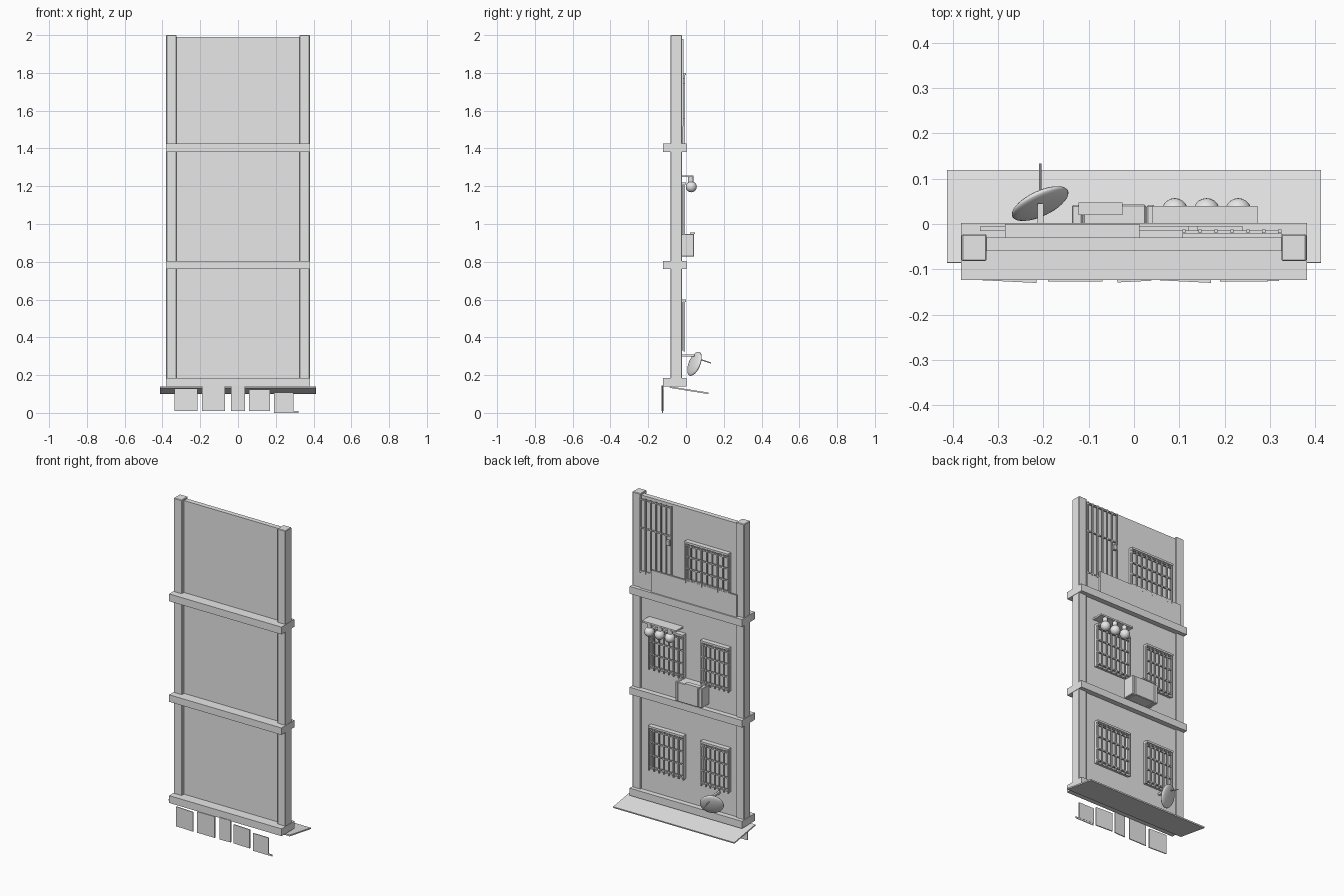
import bpy
import bmesh
from mathutils import Vector, Matrix

cube = bpy.data.objects.get("Cube")
if cube:
    bpy.data.objects.remove(cube, do_unlink=True)

grey = bpy.data.materials.new("light_grey")
grey.use_nodes = True
grey.diffuse_color = (0.8, 0.8, 0.8, 1)
grey.node_tree.nodes["Principled BSDF"].inputs["Base Color"].default_value = (0.8, 0.8, 0.8, 1)


def finish(name, bm, smooth=False):
    mesh = bpy.data.meshes.new(name)
    bm.to_mesh(mesh)
    bm.free()
    mesh.materials.append(grey)
    for face in mesh.polygons:
        face.use_smooth = smooth
    obj = bpy.data.objects.new(name, mesh)
    bpy.context.scene.collection.objects.link(obj)
    return obj


def add_box(bm, x, y, z, turn=Matrix()):
    """Add a box from its (low, high) range on each axis, turned about its middle."""
    middle = Vector([(a + b) / 2 for a, b in (x, y, z)])
    size = [b - a for a, b in (x, y, z)]
    matrix = Matrix.Translation(middle) @ turn @ Matrix.Diagonal((*size, 1))
    bmesh.ops.create_cube(bm, size=1, matrix=matrix)


def box(name, x, y, z, turn=Matrix(), bevel=0):
    bm = bmesh.new()
    add_box(bm, x, y, z, turn)
    obj = finish(name, bm)
    if bevel:
        mod = obj.modifiers.new("Bevel", "BEVEL")
        mod.width = bevel
        mod.segments = 1
    return obj


def rod(name, start, end, radius, sides=12):
    start, end = Vector(start), Vector(end)
    aim = (end - start).to_track_quat("Z", "Y").to_matrix().to_4x4()
    bm = bmesh.new()
    bmesh.ops.create_cone(bm, cap_ends=True, segments=sides, radius1=radius, radius2=radius,
                          depth=(end - start).length,
                          matrix=Matrix.Translation((start + end) / 2) @ aim)
    return finish(name, bm)


def grille(name, x, z, count, levels, y=(-0.012, -0.004), bar=0.007):
    """Upright bars joined by cross bars at fractions of the height."""
    bm = bmesh.new()
    h = bar / 2
    for i in range(count):
        c = x[0] + h + (x[1] - x[0] - bar) * i / (count - 1)
        add_box(bm, (c - h, c + h), y, z)
    for f in levels:
        c = z[0] + (z[1] - z[0]) * f
        add_box(bm, x, (y[0] - 0.002, y[1] - 0.002), (c - h, c + h))
    return finish(name, bm)


def window(name, x, z, count):
    # Raised frame around the pane, with a barred grille in front
    bm = bmesh.new()
    t, y = 0.012, (-0.03, -0.016)
    add_box(bm, (x[0], x[0] + t), y, z)
    add_box(bm, (x[1] - t, x[1]), y, z)
    add_box(bm, (x[0] + t, x[1] - t), y, (z[0], z[0] + t))
    add_box(bm, (x[0], x[1]), (-0.03, 0), (z[1] - t, z[1]))
    finish(name + "_frame", bm)
    grille(name + "_grille", x, (z[0] - 0.005, z[1] - t), count, (0.08, 0.36, 0.66, 0.94))


# Facade: wall, corner pillars and floor bands
box("wall", (-0.326, 0.326), (-0.06, -0.03), (0.14, 1.99))
for side, x in (("left", (0.325, 0.38)), ("right", (-0.38, -0.325))):
    box(side + "_pillar", x, (-0.082, -0.022), (0.14, 2.0), bevel=0.003)
for floor, z in (("lower", (0.14, 0.185)), ("middle", (0.762, 0.805)), ("upper", (1.38, 1.425))):
    box(floor + "_band", (-0.382, 0.382), (-0.123, 0.002), z)

# Windows
for floor, z in (("lower", 0.33), ("middle", 0.95)):
    window(floor + "_wide_window", (0.02, 0.26), (z, z + 0.27), 8)
    window(floor + "_narrow_window", (-0.285, -0.095), (z, z + 0.27), 7)
window("upper_window", (-0.285, 0.012), (1.55, 1.8), 9)

# Balcony gate and parapet on the top floor
grille("gate_bars", (0.107, 0.325), (1.52, 1.98), 7, (0.02, 0.6, 0.98), (-0.02, -0.012))
box("gate_panel", (0.107, 0.325), (-0.03, -0.016), (1.425, 1.525))
box("gate_latch", (0.12, 0.14), (-0.02, -0.004), (1.74, 1.77))
box("balcony_parapet", (-0.34, 0.24), (-0.015, -0.005), (1.425, 1.56))

# Lamp shelf with three hanging globes
box("lamp_shelf", (0.04, 0.272), (-0.03, 0.04), (1.248, 1.258))
for i in range(3):
    x = 0.09 + 0.07 * i
    rod("lamp_stem", (x, 0.025, 1.215), (x, 0.025, 1.25), 0.014)
    bm = bmesh.new()
    bmesh.ops.create_uvsphere(bm, u_segments=20, v_segments=12, radius=0.029,
                              matrix=Matrix.Translation((x, 0.028, 1.197)))
    finish("lamp_globe", bm, True)

# Air conditioner
box("air_conditioner_body", (-0.112, 0.026), (-0.03, 0.043), (0.828, 0.948), bevel=0.003)
box("air_conditioner_left_side", (0.028, 0.045), (-0.03, 0.042), (0.828, 0.948), bevel=0.003)
box("air_conditioner_right_side", (-0.137, -0.114), (-0.03, 0.042), (0.828, 0.948), bevel=0.003)
box("air_conditioner_core", (-0.13, 0.04), (-0.03, 0.036), (0.832, 0.944))
box("air_conditioner_lip", (-0.122, -0.025), (0.02, 0.047), (0.946, 0.954))

# Satellite dish: shallow shell on a wall arm, with a feed rod
centre = Vector((-0.207, 0.045, 0.26))
aim = Vector((-0.4, 0.85, -0.35)).to_track_quat("Z", "Y").to_matrix().to_4x4()
bm = bmesh.new()
bmesh.ops.create_uvsphere(bm, u_segments=32, v_segments=12, radius=1,
                          matrix=Matrix.Translation(centre) @ aim @ Matrix.Diagonal((0.068, 0.068, 0.016, 1)))
finish("dish", bm, True)
box("dish_arm", (-0.213, -0.2), (-0.03, 0.045), (0.298, 0.31))
rod("dish_feed", centre + Vector((0, 0.01, 0.03)), (-0.207, 0.133, 0.264), 0.003, 8)

# Sloping canopy at street level
box("canopy", (-0.412, 0.412), (-0.087, 0.12), (0.116, 0.124), Matrix.Rotation(-0.16, 4, "X"))

# Row of hanging sign boards, each slightly askew
signs = (((-0.335, -0.215), 0.13), ((-0.19, -0.07), 0.14), ((-0.037, 0.038), 0.145),
         ((0.057, 0.17), 0.125), ((0.19, 0.295), 0.108))
for i, (x, top) in enumerate(signs):
    turn = Matrix.Rotation(0.05 * (i % 3 - 1), 4, "Z")
    box("sign_board", x, (-0.127, -0.121), (0.01, top), turn)
box("sign_foot_strip", (0.19, 0.32), (-0.126, -0.122), (0, 0.01))
